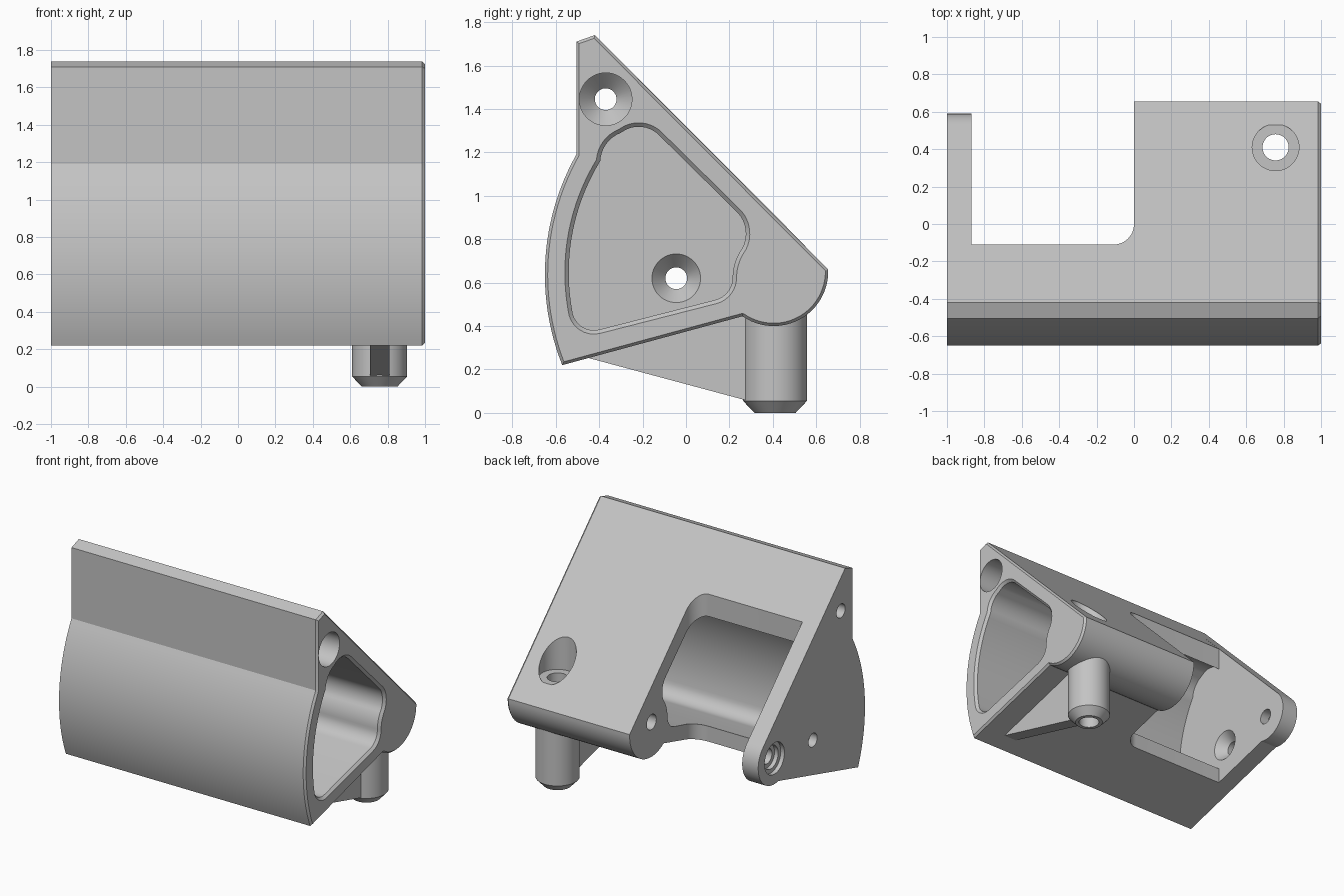
import bpy, bmesh, math
from mathutils import Vector

if "Cube" in bpy.data.objects:
    bpy.data.objects.remove(bpy.data.objects["Cube"], do_unlink=True)

grey = bpy.data.materials.new("plain grey")
grey.use_nodes = True
colour = (0.55, 0.55, 0.55, 1)
grey.diffuse_color = colour
grey.node_tree.nodes["Principled BSDF"].inputs["Base Color"].default_value = colour


def arc(a, b, c, n=12):
    """Points on the circular arc from a through b to c."""
    a, b, c = Vector(a), Vector(b), Vector(c)
    d = 2 * (a.x * (b.y - c.y) + b.x * (c.y - a.y) + c.x * (a.y - b.y))
    aa, bb, cc = a.dot(a), b.dot(b), c.dot(c)
    m = Vector(((aa * (b.y - c.y) + bb * (c.y - a.y) + cc * (a.y - b.y)) / d,
                (aa * (c.x - b.x) + bb * (a.x - c.x) + cc * (b.x - a.x)) / d))
    turn = [math.atan2(p.y - m.y, p.x - m.x) for p in (a, b, c)]
    full = 2 * math.pi
    sweep = (turn[2] - turn[0]) % full
    if (turn[1] - turn[0]) % full > sweep:
        sweep -= full
    r = (a - m).length
    angles = [turn[0] + sweep * i / n for i in range(n + 1)]
    return [(m.x + r * math.cos(t), m.y + r * math.sin(t)) for t in angles]


def clean(points):
    """Drop repeated points of a closed outline."""
    out = []
    for p in map(Vector, points):
        if not out or (p - out[-1]).length > 0.001:
            out.append(p)
    if (out[0] - out[-1]).length < 0.001:
        out.pop()
    return out


def offset(points, dist):
    """Grow (or shrink, if negative) a closed outline."""
    n = len(points)
    area = sum(points[i - 1].cross(points[i]) for i in range(n))
    side = dist if area > 0 else -dist
    out = []
    for i, p in enumerate(points):
        u = (p - points[i - 1]).normalized()
        v = (points[(i + 1) % n] - p).normalized()
        n1, n2 = Vector((u.y, -u.x)), Vector((v.y, -v.x))
        out.append(p + (n1 + n2) * side / (1 + n1.dot(n2)))
    return out


def circle(r, centre, n=48):
    return [Vector((centre[0] + r * math.cos(2 * math.pi * i / n),
                    centre[1] + r * math.sin(2 * math.pi * i / n))) for i in range(n)]


def loft(name, sections, axis="X"):
    """Join outlines placed along an axis into a closed solid."""
    bm = bmesh.new()
    rings = []
    for t, pts in sections:
        rings.append([bm.verts.new((t, p[0], p[1]) if axis == "X" else (p[0], p[1], t))
                      for p in pts])
    for lo, hi in zip(rings, rings[1:]):
        for i in range(len(lo)):
            bm.faces.new((lo[i - 1], lo[i], hi[i], hi[i - 1]))
    bm.faces.new(rings[0])
    bm.faces.new(rings[-1])
    bmesh.ops.recalc_face_normals(bm, faces=bm.faces)
    mesh = bpy.data.meshes.new(name)
    bm.to_mesh(mesh)
    bm.free()
    mesh.materials.append(grey)
    obj = bpy.data.objects.new(name, mesh)
    bpy.context.collection.objects.link(obj)
    return obj


def turned(name, centre, steps, axis="X"):
    return loft(name, [(t, circle(r, centre)) for t, r in steps], axis)


def cut(obj, cutters):
    bpy.context.view_layer.objects.active = obj
    for c in cutters:
        mod = obj.modifiers.new("cut", "BOOLEAN")
        mod.operation, mod.solver, mod.object = "DIFFERENCE", "EXACT", c
        bpy.ops.object.modifier_apply(modifier=mod.name)


# Shared outline of the curved front and ridge, in (y, z)
PLATE_X = -0.87
pivot = (0.40, 0.655)
front_edge = arc((-0.57, 0.22), (-0.65, 0.64), (-0.505, 1.19), 24)
front_edge += [(-0.505, 1.71), (-0.42, 1.74)]

# Main body with rounded lobe along its lower back edge
outline = clean(front_edge + arc((0.655, 0.66), (0.40, 0.40), (0.26, 0.445), 24))
body = loft("main_body", [(PLATE_X, outline), (0.985, outline), (1, offset(outline, -0.013))])

# End plate with round pivot lug
lug = arc((0.532, 0.787), (0.59, 0.655), (0.358, 0.473), 24)
end_plate = loft("end_plate", [(x, clean(front_edge + lug)) for x in (-1, PLATE_X)])

# Long pocket with a chamfered mouth
pocket_outline = clean(
    arc((-0.525, 0.475), (-0.54, 0.64), (-0.395, 1.16), 20)
    + arc((-0.395, 1.16), (-0.37, 1.235), (-0.30, 1.29), 8)
    + arc((-0.30, 1.29), (-0.21, 1.318), (-0.12, 1.275), 8)
    + arc((0.24, 0.92), (0.275, 0.84), (0.26, 0.76), 8)
    + arc((0.26, 0.76), (0.225, 0.69), (0.215, 0.63), 8)
    + arc((0.215, 0.63), (0.19, 0.555), (0.133, 0.52), 8)
    + arc((-0.395, 0.385), (-0.49, 0.405), (-0.525, 0.475), 8))
mouth = offset(pocket_outline, 0.018)
pocket = loft("pocket_cutter", [(-0.95, pocket_outline), (0.982, pocket_outline),
                                (1, mouth), (1.1, mouth)])

# Window through the back, with one rounded corner, in (x, y)
window_outline = clean([(-0.95, -0.11)] + arc((-0.11, -0.11), (-0.032, -0.078), (0, 0))
                       + [(0, 1), (-0.95, 1)])
window = loft("window_cutter", [(-0.5, window_outline), (2.5, window_outline)], "Z")

# Screw holes
ridge_bore = turned("ridge_bore_cutter", (-0.37, 1.445),
                    [(-1.1, 0.05), (-0.94, 0.05), (-0.868, 0.121), (1.1, 0.121)])
countersink = turned("countersink_cutter", (-0.045, 0.62),
                     [(-1.1, 0.05), (-0.94, 0.05), (-0.87, 0.112), (-0.8, 0.112)])
lug_bore = turned("lug_bore_cutter", pivot,
                  [(-1.1, 0.115), (-0.97, 0.115), (-0.97, 0.085), (-0.94, 0.085),
                   (-0.94, 0.055), (-0.8, 0.055)])
pivot_bore = turned("pivot_bore_cutter", pivot, [(-0.1, 0.055), (0.5, 0.055)])
peg_centre = (0.757, 0.41)
peg_bore = turned("peg_bore_cutter", peg_centre,
                  [(-0.1, 0.07), (0.785, 0.07), (0.785, 0.125), (1.6, 0.125)], "Z")

# Peg under the lobe and the rib that braces it
peg = turned("peg", peg_centre, [(0, 0.095), (0.055, 0.147), (0.55, 0.147)], "Z")
rib_outline = [(-0.45, 0.253), (0.28, 0.057), (0.30, 0.47)]
rib = loft("peg_rib", [(x, rib_outline) for x in (0.705, 0.81)])

cut(body, [pocket, window, ridge_bore, pivot_bore, peg_bore])
cut(end_plate, [ridge_bore, countersink, lug_bore])
cut(peg, [peg_bore])
for c in (pocket, window, ridge_bore, countersink, lug_bore, pivot_bore, peg_bore):
    bpy.data.objects.remove(c, do_unlink=True)

# Smooth the curved walls, keep the edges crisp
bpy.ops.object.select_all(action="DESELECT")
for obj in (body, end_plate, peg, rib):
    obj.select_set(True)
bpy.context.view_layer.objects.active = body
bpy.ops.object.shade_smooth_by_angle(angle=math.radians(25))
